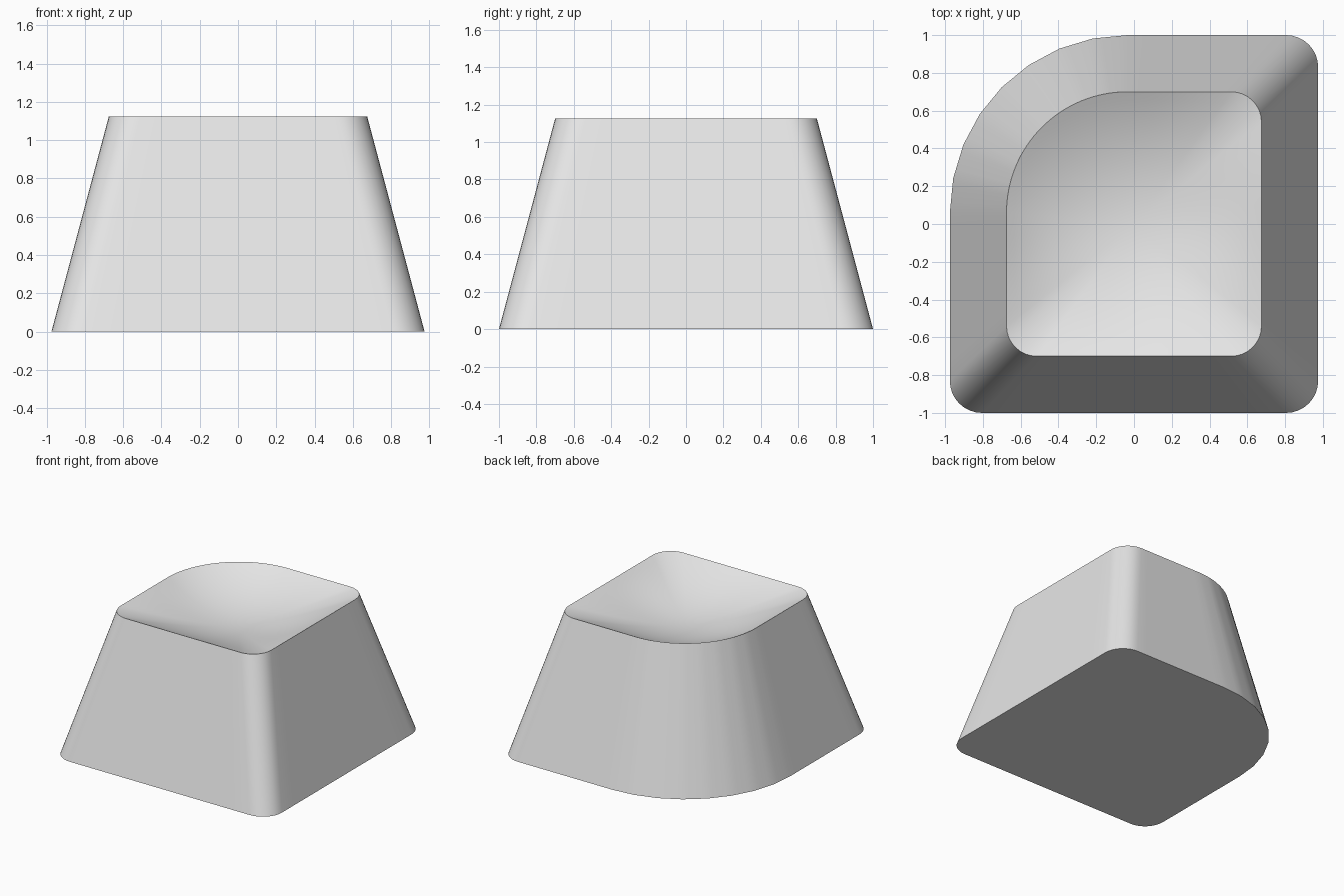
import bpy, bmesh
from math import pi, cos, sin, hypot

if "Cube" in bpy.data.objects:
    bpy.data.objects.remove(bpy.data.objects["Cube"])

HEIGHT, DISH_DEPTH, RINGS = 1.125, 0.18, 16
SUB = 4  # fine steps per coarse chord


def arc(cx, cy, r, start, steps, chords):
    """Quarter arc; with chords on, fine points lie on the coarse facets."""
    pts = []
    for i in range(steps * SUB + 1):
        a, f = divmod(i, SUB) if chords else (i / SUB, 0)
        p, q = (start + pi / 2 * k / steps for k in (a, a + 1))
        f /= SUB
        pts.append((cx + r * (cos(p) * (1 - f) + cos(q) * f),
                    cy + r * (sin(p) * (1 - f) + sin(q) * f)))
    return pts


def line(p, q, n):
    return [(p[0] + (q[0] - p[0]) * i / n, p[1] + (q[1] - p[1]) * i / n) for i in range(1, n)]


def outline(hx, hy, small, big, chords):
    """Rounded rectangle with one large corner at the back right."""
    corners = [(1, 1, small, 2), (-1, 1, big, 8), (-1, -1, small, 2), (1, -1, small, 2)]
    arcs = [arc(sx * (hx - r), sy * (hy - r), r, k * pi / 2, n, chords and r == big)
            for k, (sx, sy, r, n) in enumerate(corners)]
    pts = []
    for k, a in enumerate(arcs):
        pts += a + line(a[-1], arcs[(k + 1) % 4][0], 10)
    return pts


bm = bmesh.new()


def ring(pts, z):
    return [bm.verts.new((x, y, z)) for x, y in pts]


def bridge(lower, upper):
    n = len(lower)
    for i in range(n):
        j = (i + 1) % n
        bm.faces.new((lower[i], lower[j], upper[j], upper[i]))


# tapered walls and flat underside
base = ring(outline(0.975, 1.0, 0.17, 0.94, True), 0)
top = outline(0.675, 0.70, 0.16, 0.64, False)
rim = ring(top, HEIGHT)
bridge(base, rim)
bm.faces.new(base[::-1])

# dished top: rings turn from the rim outline into circles toward the centre
previous = rim
for k in range(RINGS - 1, 0, -1):
    t = k / RINGS
    pts = []
    for x, y in top:
        s = t * (t * t + (1 - t * t) * 0.7 / hypot(x, y))
        pts.append((x * s, y * s))
    current = ring(pts, HEIGHT - DISH_DEPTH * (1 - t * t))
    bridge(previous, current)
    previous = current
centre = bm.verts.new((0, 0, HEIGHT - DISH_DEPTH))
for i, v in enumerate(previous):
    bm.faces.new((v, previous[(i + 1) % len(previous)], centre))

mesh = bpy.data.meshes.new("keycap")
bm.to_mesh(mesh)
bm.free()
keycap = bpy.data.objects.new("keycap", mesh)
bpy.context.collection.objects.link(keycap)

# plain grey plastic
grey = bpy.data.materials.new("light grey plastic")
grey.use_nodes = True
colour = (0.8, 0.8, 0.8, 1)
grey.diffuse_color = colour
grey.node_tree.nodes["Principled BSDF"].inputs["Base Color"].default_value = colour
mesh.materials.append(grey)

bpy.ops.object.select_all(action="DESELECT")
keycap.select_set(True)
bpy.context.view_layer.objects.active = keycap
bpy.ops.object.shade_smooth_by_angle(angle=pi / 6)
